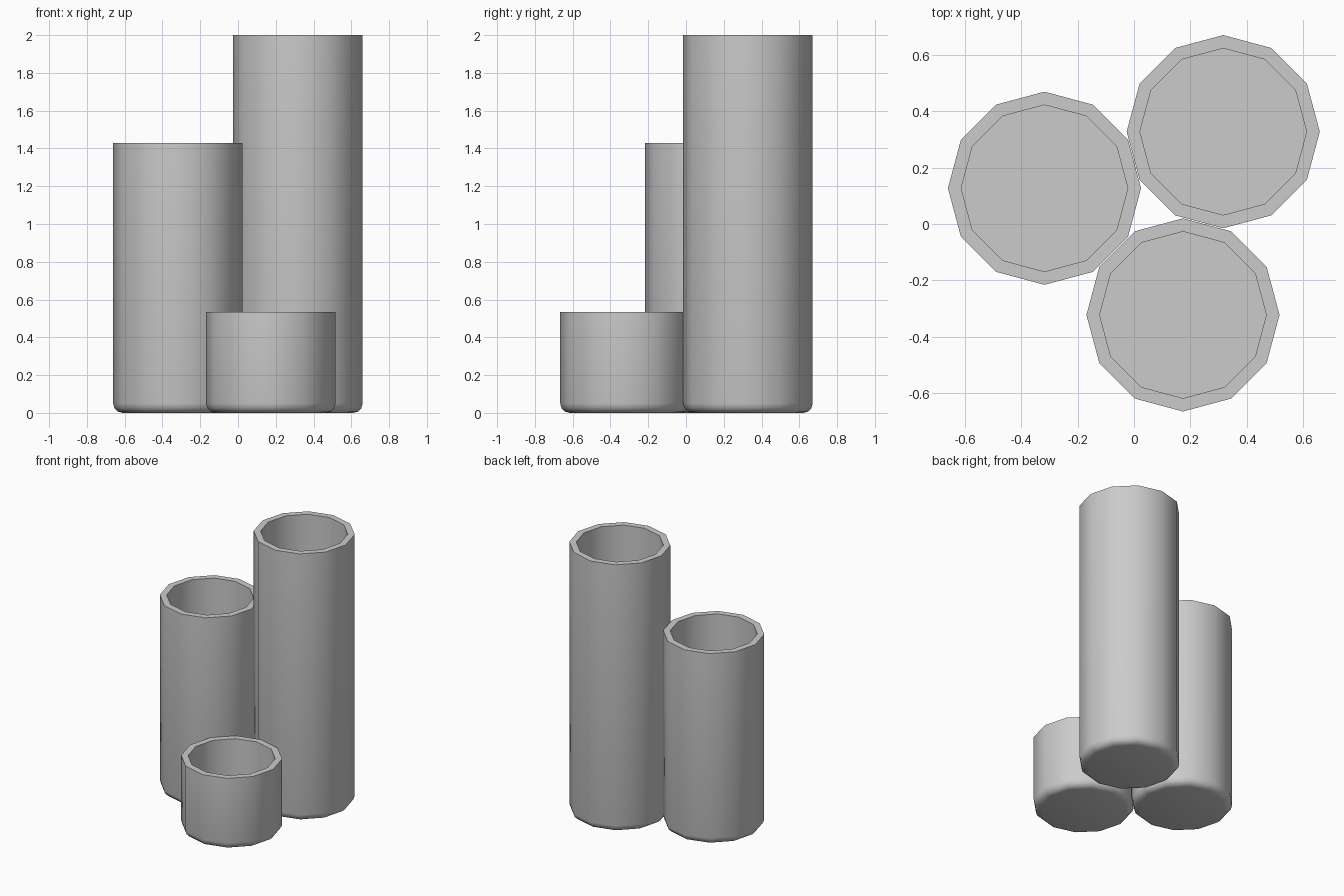
import bpy, bmesh, math

if "Cube" in bpy.data.objects:
    bpy.data.objects.remove(bpy.data.objects["Cube"])

SIDES = 12

def tube(name, x, y, height):
    # Profile from the underside, round the base edge, over the rim, down to the inner floor
    profile = [(0.293, 0.0), (0.318, 0.007), (0.336, 0.025), (0.343, 0.05),
               (0.343, height), (0.296, height), (0.296, 0.05)]
    bm = bmesh.new()
    rings = []
    for r, z in profile:
        rings.append([bm.verts.new((r * math.cos(math.tau * i / SIDES),
                                    r * math.sin(math.tau * i / SIDES), z))
                      for i in range(SIDES)])
    for a, b in zip(rings, rings[1:]):
        for i in range(SIDES):
            j = (i + 1) % SIDES
            bm.faces.new((a[i], a[j], b[j], b[i]))
    # Underside and inner floor
    bm.faces.new(rings[0][::-1])
    bm.faces.new(rings[-1])
    bmesh.ops.recalc_face_normals(bm, faces=bm.faces[:])
    mesh = bpy.data.meshes.new(name)
    bm.to_mesh(mesh)
    bm.free()
    obj = bpy.data.objects.new(name, mesh)
    obj.location = (x, y, 0)
    bpy.context.collection.objects.link(obj)
    bpy.ops.object.select_all(action='DESELECT')
    obj.select_set(True)
    bpy.context.view_layer.objects.active = obj
    bpy.ops.object.shade_smooth_by_angle(angle=math.radians(40))
    return obj

# Three joined open cups of stepped height
tube("tall_tube", 0.317, 0.328, 2.0)
tube("medium_tube", -0.318, 0.127, 1.43)
tube("short_tube", 0.174, -0.323, 0.535)
